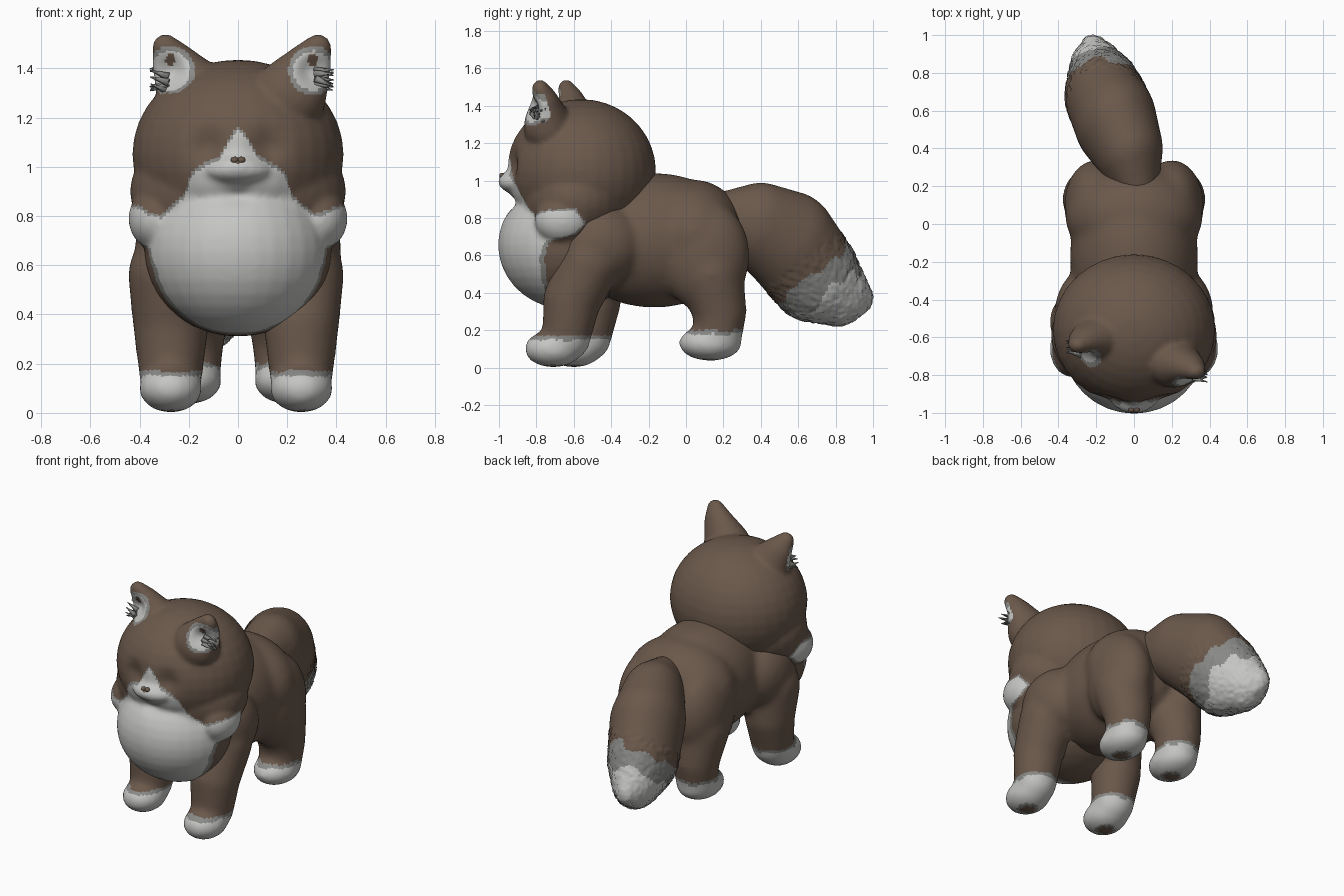
import bpy, bmesh, math, random
from mathutils import Vector, Matrix

random.seed(4)
if "Cube" in bpy.data.objects:
    bpy.data.objects.remove(bpy.data.objects["Cube"], do_unlink=True)


def make_material(name, color):
    mat = bpy.data.materials.new(name)
    mat.use_nodes = True
    rgba = (*color, 1)
    mat.diffuse_color = rgba
    shader = mat.node_tree.nodes["Principled BSDF"]
    shader.inputs["Base Color"].default_value = rgba
    shader.inputs["Roughness"].default_value = 0.9
    return mat


BROWN, GREY, WHITE = range(3)
palette = [
    make_material("brown fur", (0.145, 0.098, 0.07)),
    make_material("grey fur", (0.25, 0.25, 0.24)),
    make_material("white fur", (0.56, 0.56, 0.55)),
]


def ellipsoid(bm, center, radii):
    matrix = Matrix.Translation(center) @ Matrix.Diagonal((*radii, 1))
    bmesh.ops.create_uvsphere(bm, u_segments=32, v_segments=18, radius=1, matrix=matrix)


def limb(bm, path, wide=1.0, deep=1.0, steps=5):
    """Chain of balls along (x, y, z, radius) stations."""
    stations = [Vector(path[0])]
    for start, end in zip(path, path[1:]):
        stations += [Vector(start).lerp(Vector(end), (i + 1) / steps) for i in range(steps)]
    for x, y, z, r in stations:
        ellipsoid(bm, (x, y, z), (r * wide, r * deep, r))


def add_object(name, bm):
    mesh = bpy.data.meshes.new(name)
    bm.to_mesh(mesh)
    bm.free()
    obj = bpy.data.objects.new(name, mesh)
    bpy.context.collection.objects.link(obj)
    return obj


def finish(obj, paint):
    """Give every face its colour by rule and smooth the shading."""
    mesh = obj.data
    mesh.materials.clear()
    for mat in palette:
        mesh.materials.append(mat)
    slots = [paint(face.center, face.normal) for face in mesh.polygons]
    mesh.polygons.foreach_set("material_index", slots)
    mesh.shade_smooth()
    mesh.update()


def fuse(name, bm, voxel, rounds):
    """Merge overlapping balls into one soft skin."""
    obj = add_object(name, bm)
    remesh = obj.modifiers.new("skin", "REMESH")
    remesh.mode = "VOXEL"
    remesh.voxel_size = voxel
    smooth = obj.modifiers.new("soften", "SMOOTH")
    smooth.factor = 0.5
    smooth.iterations = rounds
    graph = bpy.context.evaluated_depsgraph_get()
    skin = bpy.data.meshes.new_from_object(obj.evaluated_get(graph))
    obj.modifiers.clear()
    obj.data = skin
    return obj


def sculpt(obj, offset):
    """Move all vertices by a rule in a single pass."""
    flat = [c for v in obj.data.vertices for c in v.co + offset(v.co, v.normal)]
    obj.data.vertices.foreach_set("co", flat)
    obj.data.update()


def ramp(points, t):
    """Piecewise linear lookup."""
    for (a, u), (b, w) in zip(points, points[1:]):
        if t <= b:
            return u + (w - u) * max(t - a, 0) / (b - a)
    return points[-1][1]


def wobble(p):
    return 0.008 * (math.sin(31 * p.x + 17 * p.z) + math.sin(43 * p.y - 23 * p.x))


# Body with four legs
bm = bmesh.new()
ellipsoid(bm, (0, -0.17, 0.68), (0.34, 0.48, 0.36))
ellipsoid(bm, (0, 0.04, 0.71), (0.365, 0.275, 0.295))
paws = []
for side in (-1, 1):
    # Hind leg
    x = 0.2 * side
    ellipsoid(bm, (x, 0.1, 0.6), (0.17, 0.24, 0.3))
    limb(bm, [(x, 0.13, 0.5, 0.18), (x, 0.18, 0.3, 0.145), (x, 0.17, 0.17, 0.13)])
    ellipsoid(bm, (x, 0.13, 0.13), (0.135, 0.17, 0.095))
    paws.append(Vector((x, 0.12)))
    # Front leg, the two are one stride apart
    x = 0.265 * side - 0.008
    y = -0.61 if side > 0 else -0.5
    ellipsoid(bm, (0.24 * side, -0.47, 0.66), (0.18, 0.24, 0.22))
    limb(bm, [(x, -0.52, 0.56, 0.175), (x, y, 0.36, 0.155), (x, y - 0.03, 0.16, 0.13)])
    foot = y - 0.1
    ellipsoid(bm, (x, foot, 0.1), (0.13, 0.155, 0.1))
    paws.append(Vector((x, foot)))
body = fuse("body", bm, voxel=0.018, rounds=14)


def paint_body(p, n):
    edge = p.z - (0.155 if p.y < -0.2 else 0.185) + wobble(p) / 2
    if edge > 0.015:
        return BROWN
    pad = min((p.xy - paw).length for paw in paws)
    if n.z < -0.7 and pad < 0.065:
        return BROWN if pad < 0.045 else GREY
    return GREY if edge > -0.005 else WHITE


finish(body, paint_body)

# Head, cheeks, chest ruff, muzzle and ears
bm = bmesh.new()
ellipsoid(bm, (0, -0.56, 1.05), (0.43, 0.4, 0.385))
ellipsoid(bm, (0, -0.59, 0.9), (0.44, 0.315, 0.28))
ellipsoid(bm, (0, -0.63, 0.655), (0.38, 0.375, 0.345))
ellipsoid(bm, (0, -0.89, 0.995), (0.15, 0.115, 0.07))
ellipsoid(bm, (0, -0.86, 0.94), (0.1, 0.09, 0.06))
ears = []
dents = [(Vector((0, -0.9, 0.89)), 0.06, Vector((0, 0.02, 0)))]
for side, y, shift in ((-1, -0.62, 0.03), (1, -0.76, 0)):
    def ear_x(v):
        return side * (v - shift)
    ellipsoid(bm, (0.33 * side, -0.66, 0.79), (0.115, 0.15, 0.13))
    limb(bm, [(ear_x(0.21), y + 0.02, 1.29, 0.15), (ear_x(0.285), y, 1.41, 0.095),
              (ear_x(0.325), y - 0.02, 1.485, 0.055)], deep=0.85)
    center = Vector((ear_x(0.305), y - 0.06, 1.39))
    ears.append((side, center))
    dents.append((center, 0.06, Vector((-0.02 * side, 0.05, 0))))
    dents.append((Vector((0.12 * side, -0.94, 1.08)), 0.075, Vector((0, 0.035, 0))))
head = fuse("head", bm, voxel=0.013, rounds=9)


def press(p, n):
    move = Vector((0, 0, 0))
    for center, radius, push in dents:
        move += push * math.exp(-(p - center).length_squared / radius ** 2)
    return move


sculpt(head, press)

mask_top = [(0, 1.16), (0.03, 1.13), (0.08, 1.04), (0.19, 0.98), (0.22, 0.88),
            (0.31, 0.81), (0.37, 0.82), (0.46, 0.86)]
ruff_back = [(0.3, -0.7), (0.58, -0.76), (0.67, -0.73), (0.72, -0.58), (0.77, -0.53), (0.86, -0.6)]


def paint_head(p, n):
    for side, center in ears:
        away = p - center
        reach = math.hypot(away.x, away.z)
        facing = n.dot(Vector((0.5 * side, -0.85, 0)))
        if p.z > 1.3 and reach < 0.1 and away.length < 0.12 and facing > 0.25:
            if math.hypot(away.x, away.z - 0.045) < 0.022:
                return BROWN
            return GREY if reach > 0.08 else WHITE
    inside = min(ramp(mask_top, abs(p.x)) - p.z, ramp(ruff_back, p.z) - p.y) + wobble(p) / 2
    if inside < 0:
        return BROWN
    return GREY if inside < (0.014 if p.z > 0.7 else 0.03) else WHITE


finish(head, paint_head)

# Nose, a small soft triangle
bm = bmesh.new()
for x, z in ((-0.014, 1.027), (0.014, 1.027), (0, 1.013)):
    ellipsoid(bm, (x, -0.982, z), (0.016, 0.016, 0.014))
finish(add_object("nose", bm), lambda p, n: BROWN)

# Hair tufts on the outer rim of each ear
for side, center in ears:
    bm = bmesh.new()
    for i in range(9):
        root = center + Vector((side * 0.045, random.uniform(-0.01, 0.07), random.uniform(-0.08, 0.03)))
        aim = Vector((side, random.uniform(-0.5, 0.3), random.uniform(-0.5, 0.5))).normalized()
        turn = aim.to_track_quat("Z", "Y").to_matrix().to_4x4()
        bmesh.ops.create_cone(bm, segments=6, radius1=0.017, radius2=0.002, depth=0.08,
                              cap_ends=True, matrix=Matrix.Translation(root) @ turn)
    name = "left_ear_tuft" if side > 0 else "right_ear_tuft"
    finish(add_object(name, bm), lambda p, n: GREY)

# Bushy tail curling over and down, ruffled towards the tip
bm = bmesh.new()
limb(bm, [(0.02, 0.2, 0.8, 0.14), (-0.03, 0.4, 0.76, 0.23), (-0.1, 0.55, 0.67, 0.275),
          (-0.16, 0.68, 0.5, 0.26), (-0.2, 0.81, 0.4, 0.18), (-0.22, 0.925, 0.37, 0.085)],
     wide=0.8, deep=0.95)
tail = fuse("tail", bm, voxel=0.016, rounds=10)


def tip_distance(p):
    return 0.6 * p.y - 0.8 * p.z


def ruffle(p, n):
    return n * (random.uniform(-0.005, 0.005) if tip_distance(p) > -0.08 else 0)


def paint_tail(p, n):
    along = tip_distance(p) + 2 * wobble(p)
    if along < 0:
        return BROWN
    return GREY if along < 0.14 else WHITE


sculpt(tail, ruffle)
finish(tail, paint_tail)
